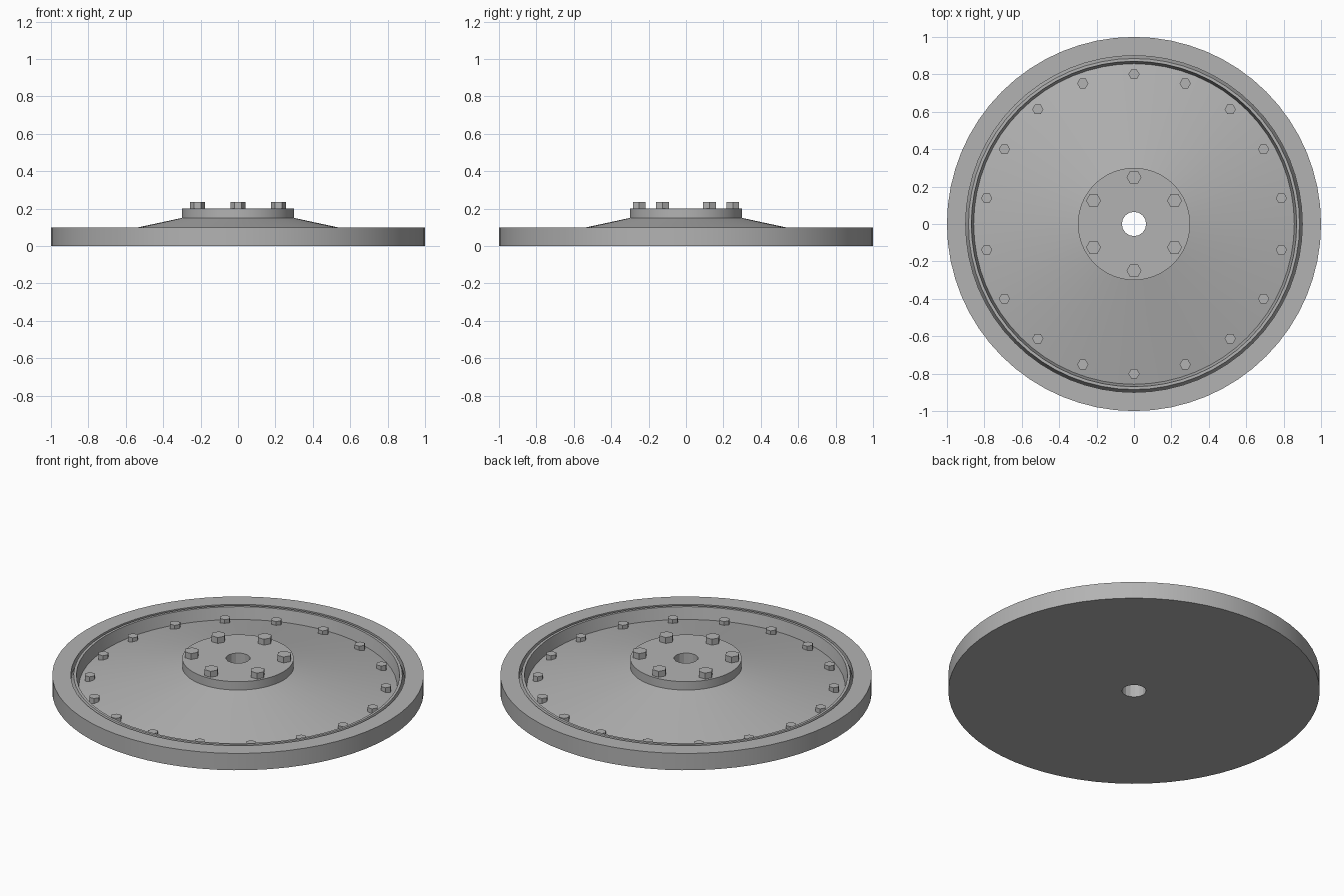
import bpy
import bmesh
from math import cos, sin, tau, radians

if "Cube" in bpy.data.objects:
    bpy.data.objects.remove(bpy.data.objects["Cube"], do_unlink=True)

# Single plain grey metal
grey = bpy.data.materials.new("grey metal")
grey.use_nodes = True
COLOUR = (0.45, 0.45, 0.45, 1)
grey.diffuse_color = COLOUR
grey.node_tree.nodes["Principled BSDF"].inputs["Base Color"].default_value = COLOUR


def make_object(name, bm):
    bmesh.ops.recalc_face_normals(bm, faces=bm.faces)
    mesh = bpy.data.meshes.new(name)
    bm.to_mesh(mesh)
    bm.free()
    mesh.materials.append(grey)
    obj = bpy.data.objects.new(name, mesh)
    bpy.context.collection.objects.link(obj)
    return obj


def lathe(name, profile, sides):
    """Spin a closed (radius, height) outline around z; ends lie on the axis."""
    bm = bmesh.new()
    verts = [bm.verts.new((r, 0, z)) for r, z in profile]
    edges = [bm.edges.new(pair) for pair in zip(verts, verts[1:])]
    bmesh.ops.spin(bm, geom=verts + edges, axis=(0, 0, 1), cent=(0, 0, 0),
                   angle=tau, steps=sides, use_duplicate=False)
    bmesh.ops.remove_doubles(bm, verts=bm.verts, dist=0.0005)
    return make_object(name, bm)


def prism(name, radius, bottom, top, sides, x=0, y=0):
    bm = bmesh.new()
    bmesh.ops.create_cone(bm, cap_ends=True, segments=sides, radius1=radius,
                          radius2=radius, depth=top - bottom)
    # Put a corner on the x axis
    turn = min(bm.verts, key=lambda v: abs(v.co.y) - v.co.x).co
    if abs(turn.y) > 0.001 or sides == 6:
        for v, k in zip([v for v in bm.verts if v.co.z < 0], range(sides)):
            v.co.x, v.co.y = radius * cos(tau * k / sides), radius * sin(tau * k / sides)
        for v, k in zip([v for v in bm.verts if v.co.z > 0], range(sides)):
            v.co.x, v.co.y = radius * cos(tau * k / sides), radius * sin(tau * k / sides)
    bmesh.ops.translate(bm, verts=bm.verts, vec=(x, y, (bottom + top) / 2))
    return make_object(name, bm)


def bolt_circle(name, count, ring, radius, bottom, top):
    for i in range(count):
        a = tau / 4 + tau * i / count
        prism(f"{name}_{i + 1}", radius, bottom, top, 6, ring * cos(a), ring * sin(a))


# Wheel body: flat back, rim, narrow groove, lip, cone-shaped web and raised hub
body = lathe("wheel_body", [
    (0, 0), (1, 0), (1, 0.1), (0.9, 0.1),
    (0.9, 0.06), (0.885, 0.1), (0.87, 0.1),
    (0.857, 0.03), (0.3, 0.15), (0.3, 0.2), (0, 0.2)], 64)

# Axle hole through the hub
cutter = prism("axle_hole_cutter", 0.065, -0.1, 0.3, 16)
cutter.hide_render = True
cut = body.modifiers.new("axle hole", "BOOLEAN")
cut.operation = "DIFFERENCE"
cut.solver = "EXACT"
cut.object = cutter
bpy.ops.object.select_all(action="DESELECT")
bpy.context.view_layer.objects.active = body
body.select_set(True)
bpy.ops.object.modifier_apply(modifier=cut.name)
bpy.data.objects.remove(cutter, do_unlink=True)
bpy.ops.object.shade_smooth_by_angle(angle=radians(15))

# Hexagonal bolts on the hub and around the web
bolt_circle("hub_bolt", 6, 0.25, 0.04, 0.19, 0.235)
bolt_circle("web_bolt", 18, 0.8, 0.03, 0.03, 0.07)
